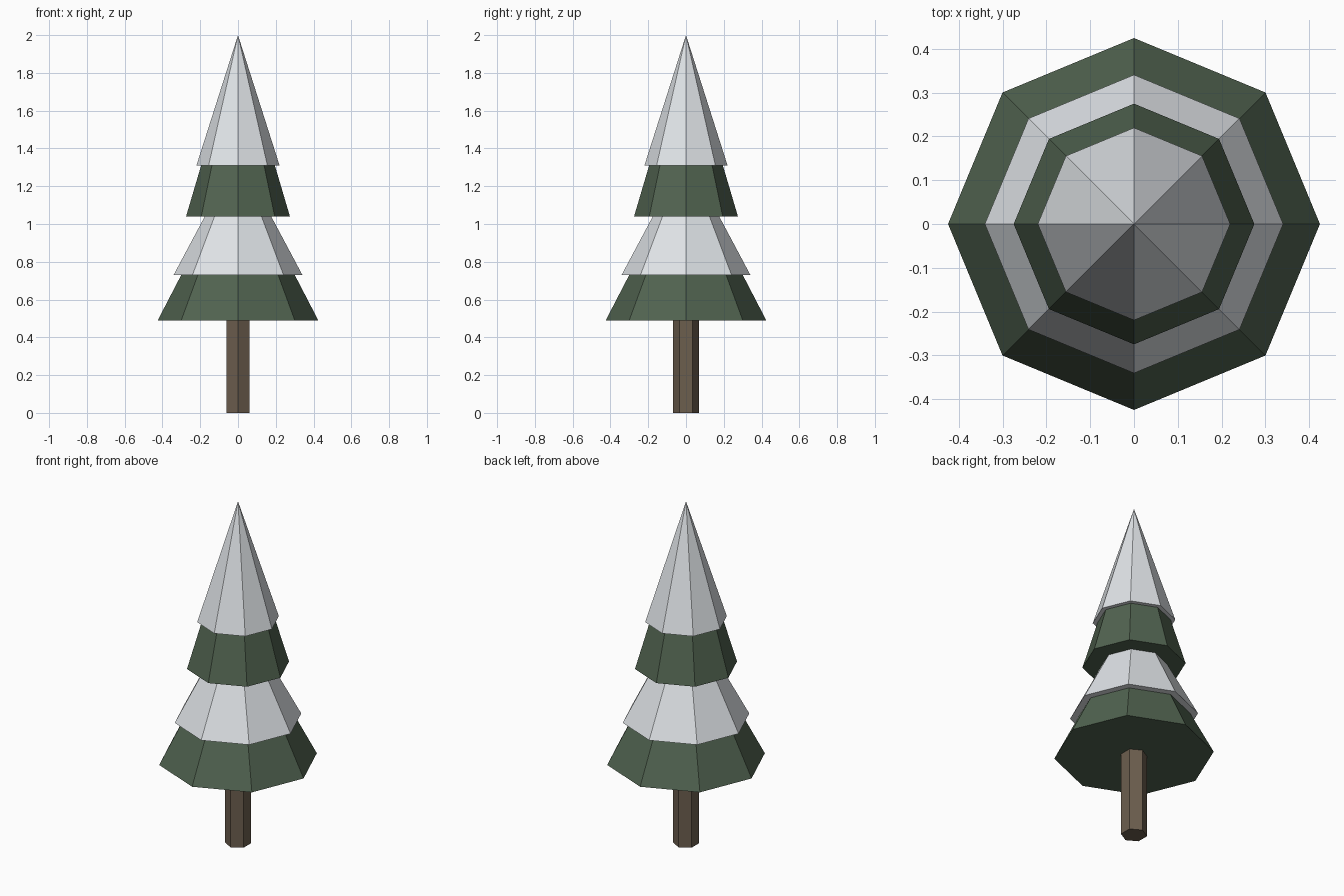
import bpy
import math

cube = bpy.data.objects.get("Cube")
if cube:
    bpy.data.objects.remove(cube, do_unlink=True)


def make_material(name, rgb):
    mat = bpy.data.materials.new(name)
    mat.use_nodes = True
    colour = (*rgb, 1.0)
    mat.diffuse_color = colour
    mat.node_tree.nodes["Principled BSDF"].inputs["Base Color"].default_value = colour
    return mat


bark = make_material("bark brown", (0.15, 0.112, 0.076))
needles = make_material("needle green", (0.082, 0.125, 0.08))
snow = make_material("snow white", (0.75, 0.78, 0.81))


def add_cone(name, sides, radius, bottom, top, mat, top_radius=0.0):
    """Flat-shaded closed cone or prism with one corner on the +y axis."""
    bpy.ops.mesh.primitive_cone_add(
        vertices=sides, radius1=radius, radius2=top_radius,
        depth=top - bottom, location=(0, 0, (bottom + top) / 2))
    obj = bpy.context.object
    obj.name = name
    obj.data.materials.append(mat)
    return obj


# Six-sided trunk
add_cone("trunk", 6, 0.07, 0.0, 0.6, bark, top_radius=0.07)

# Two tiers of branches, each with a wider snow cap over its upper part
add_cone("lower_branches", 8, 0.425, 0.49, 1.31, needles)
add_cone("lower_snow", 8, 0.341, 0.73, 1.37, snow)
add_cone("upper_branches", 8, 0.275, 1.04, 1.97, needles)
add_cone("upper_snow", 8, 0.22, 1.31, 2.0, snow)
